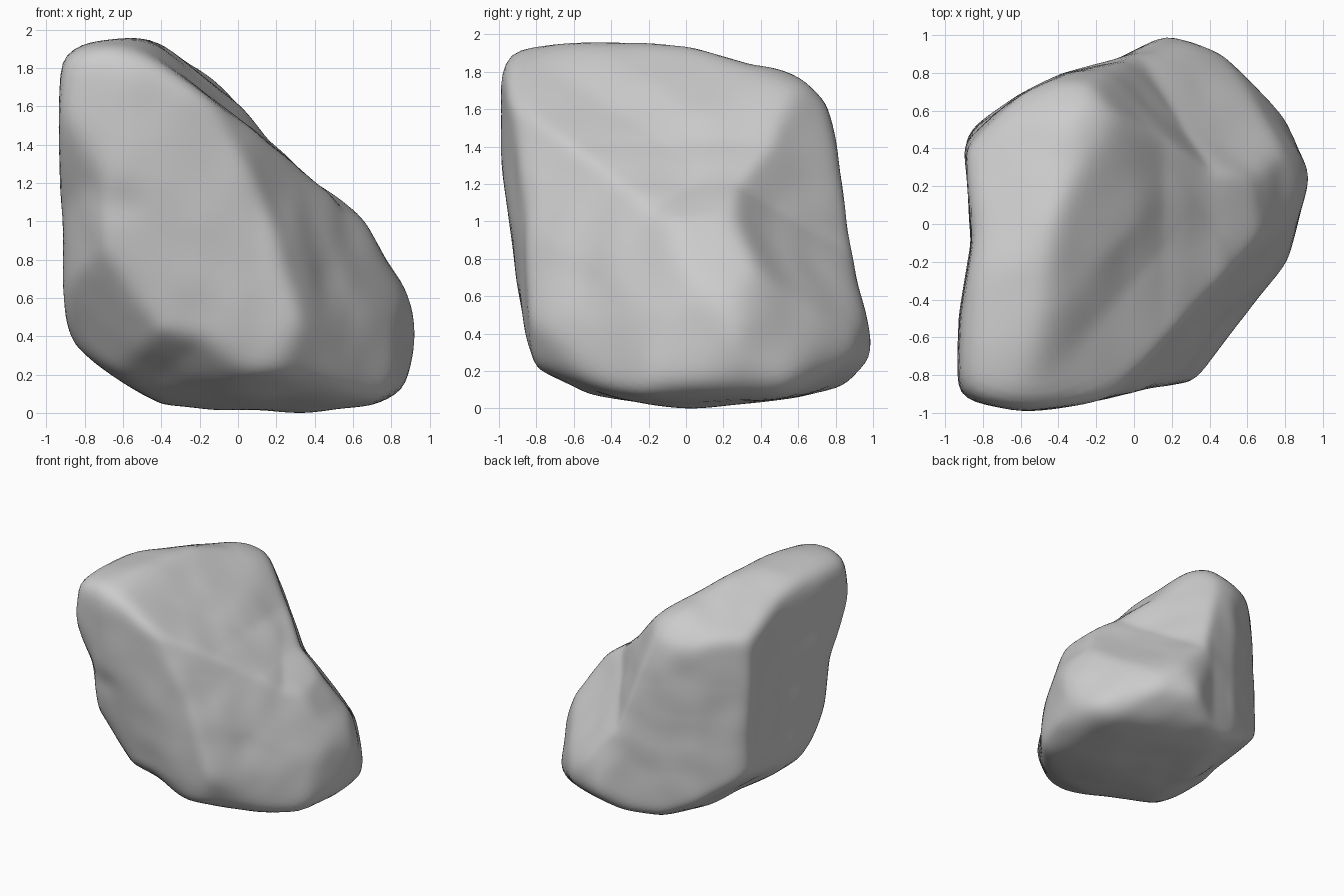
import bpy
import bmesh
from math import radians, cos, sin, exp
from mathutils import Vector, noise

cube = bpy.data.objects.get("Cube")
if cube:
    bpy.data.objects.remove(cube, do_unlink=True)

CORE = Vector((-0.1, 0, 0.9))       # point the surface is measured from
MIDDLE = Vector((0, 0, 0.896))      # origin of the tilted outlines
GROUND = Vector((0, 0, 0))
SOFTNESS = 50                       # higher gives harder ridges
SWELL = 1.012                       # makes up for the softened ridges
TILT = radians(27)


def tilted(turn, lean):
    """Axes of a diagonal outline, turned about z and leaning back or forward."""
    turn = radians(turn)
    right = Vector((cos(turn), sin(turn), 0))
    back = Vector((-sin(turn), cos(turn), 0))
    return right, back * sin(lean) + Vector((0, 0, cos(lean)))


X, Y, Z = Vector((1, 0, 0)), Vector((0, 1, 0)), Vector((0, 0, 1))

# Cross outlines of the boulder: axes, origin, points
front = (X, Z, GROUND, [
    (-.93, 1.85), (-.8, 1.92), (-.45, 1.97), (-.3, 1.88), (-.1, 1.75),
    (.15, 1.42), (.4, 1.2), (.64, 1.04), (.76, .8), (.84, .7), (.91, .55),
    (.94, .37), (.87, .13), (.7, .05), (.3, 0), (-.4, .05), (-.6, .17),
    (-.75, .25), (-.84, .34), (-.92, .5), (-.92, .9), (-.95, 1.4)])
side = (Y, Z, GROUND, [
    (-1, 1.7), (-.96, 1.88), (-.92, 1.93), (-.6, 1.97), (-.3, 1.97),
    (0, 1.94), (.35, 1.84), (.5, 1.84), (.62, 1.78), (.75, 1.64),
    (.84, 1.2), (.9, .7), (1, .35), (.99, .28), (.86, .13), (.6, .07),
    (0, 0), (-.52, .09), (-.8, .2), (-.85, .4), (-.92, .9), (-.98, 1.23)])
plan = (X, Y, GROUND, [
    (-.94, -.9), (-.6, -1), (-.52, -.99), (-.2, -.93), (.1, -.85),
    (.32, -.84), (.55, -.52), (.8, -.2), (.94, .28), (.8, .57), (.63, .75),
    (.47, .9), (.17, 1), (-.1, .86), (-.37, .79), (-.6, .68), (-.84, .52),
    (-.89, .44), (-.85, -.1), (-.92, -.5)])
diagonal_front = (*tilted(32, TILT), MIDDLE, [
    (-1.24, .8), (-.93, .97), (-.3, 1.07), (.02, 1.11), (.14, 1.09),
    (.21, 1), (.49, .27), (.63, .11), (.88, -.2), (.94, -.42), (.99, -.65),
    (.76, -.9), (.54, -1.02), (-.02, -.99), (-.35, -.95), (-.61, -.73),
    (-.79, -.64), (-1.07, -.22), (-1.11, .13), (-1.28, .49)])
diagonal_back = (*tilted(212, TILT), MIDDLE, [
    (-.99, -.65), (-.94, -.31), (-.87, -.09), (-.62, .23), (-.36, .35),
    (.03, .71), (.46, .92), (.71, 1.09), (1.06, 1.11), (1.21, 1.02),
    (1.3, .69), (1.1, -.06), (1.07, -.33), (.9, -.57), (.66, -.71),
    (.19, -.95), (-.14, -1.05), (-.41, -1.03), (-.65, -.92), (-.87, -.79)])
diagonal_under = (*tilted(138, -TILT), MIDDLE, [
    (-.8, -.56), (-.69, -.15), (-.52, .3), (-.2, .47), (0, .63),
    (.42, .87), (.64, .92), (.91, .68), (.97, -.31), (.97, -.46),
    (.6, -.72), (.54, -.83), (.34, -.95), (.14, -.97), (-.28, -.91),
    (-.64, -.89)])
OUTLINES = [front, side, plan, diagonal_front, diagonal_back, diagonal_under]

# Hollows worn into the stone: place, width, depth
HOLLOWS = [
    (Vector((-.82, -.95, 1.13)), .11, .025),
    (Vector((-.62, -.95, 1.11)), .11, .025),
    (Vector((.45, -.5, .65)), .16, .03),
    (Vector((.55, .55, .9)), .26, .03),
]


def cross(a, b):
    return a[0] * b[1] - a[1] * b[0]


def prepare(outline):
    """Move an outline's points so the core lies at their origin."""
    right, up, origin, points = outline
    offset = CORE - origin
    moved = [(u - offset.dot(right), v - offset.dot(up)) for u, v in points]
    edges = []
    for p, q in zip(moved, moved[1:] + moved[:1]):
        edges.append((p, (q[0] - p[0], q[1] - p[1])))
    return right, up, edges


def reach(direction, outline):
    """Distance along a direction until the outline is met."""
    right, up, edges = outline
    d = (direction.dot(right), direction.dot(up))
    best = None
    for p, e in edges:
        turn = cross(d, e)
        if abs(turn) < 1e-7:
            continue
        t = cross(p, e) / turn
        w = cross(p, d) / turn
        if t > 0 and -1e-6 <= w <= 1 + 1e-6:
            best = t if best is None else min(best, t)
    return best


# Boulder: a ball drawn in to the blended outlines
bm = bmesh.new()
bmesh.ops.create_icosphere(bm, subdivisions=6, radius=1)
prepared = [prepare(outline) for outline in OUTLINES]
for v in bm.verts:
    direction = v.co.normalized()
    total = 0
    for outline in prepared:
        distance = reach(direction, outline)
        if distance:
            total += distance ** -SOFTNESS
    v.co = CORE + direction * SWELL * total ** (-1 / SOFTNESS)

for _ in range(3):
    bmesh.ops.smooth_vert(bm, verts=bm.verts, factor=0.5,
                          use_axis_x=True, use_axis_y=True, use_axis_z=True)

# Worn hollows and gentle unevenness
for v in bm.verts:
    inward = (CORE - v.co).normalized()
    push = noise.noise(v.co * 4) * 0.01
    for place, width, depth in HOLLOWS:
        push += depth * exp(-((v.co - place).length / width) ** 2)
    v.co += inward * push

# Rest the boulder on the ground
lowest = min(v.co.z for v in bm.verts)
bmesh.ops.translate(bm, verts=bm.verts, vec=(0, 0, -lowest))
bmesh.ops.recalc_face_normals(bm, faces=bm.faces)

mesh = bpy.data.meshes.new("boulder")
bm.to_mesh(mesh)
bm.free()
mesh.shade_smooth()
boulder = bpy.data.objects.new("boulder", mesh)
bpy.context.scene.collection.objects.link(boulder)

# Stone colour
stone = bpy.data.materials.new("grey stone")
stone.use_nodes = True
colour = (0.6, 0.6, 0.6, 1)
stone.diffuse_color = colour
stone.node_tree.nodes["Principled BSDF"].inputs["Base Color"].default_value = colour
mesh.materials.append(stone)
